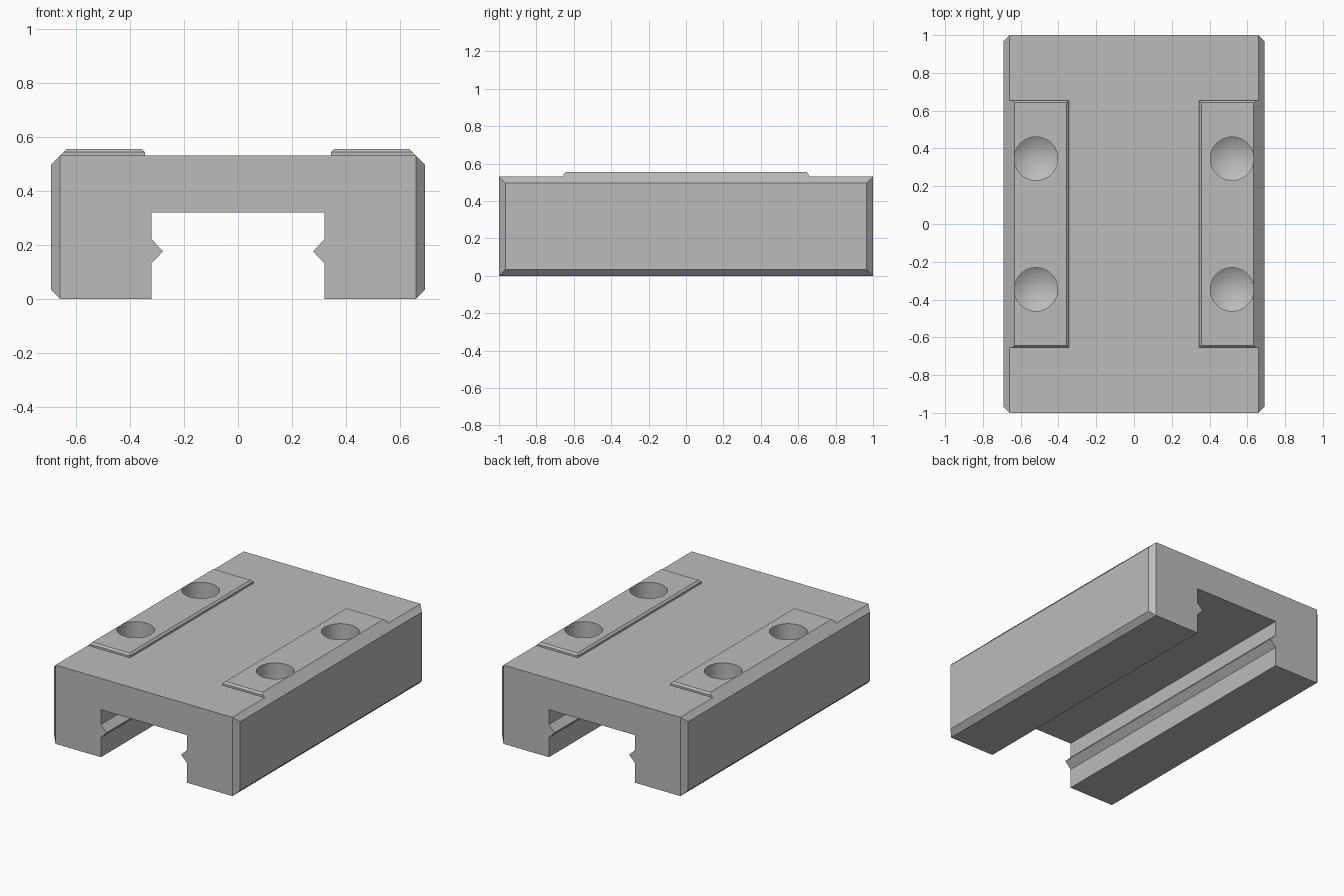
import bpy, bmesh
from mathutils import Vector, Matrix

cube = bpy.data.objects.get("Cube")
if cube:
    bpy.data.objects.remove(cube, do_unlink=True)

steel = bpy.data.materials.new("plain grey")
steel.use_nodes = True
GREY = (0.5, 0.5, 0.5, 1)
steel.diffuse_color = GREY
steel.node_tree.nodes["Principled BSDF"].inputs["Base Color"].default_value = GREY


def finish(bm, name):
    bmesh.ops.recalc_face_normals(bm, faces=bm.faces[:])
    mesh = bpy.data.meshes.new(name)
    bm.to_mesh(mesh)
    bm.free()
    mesh.materials.append(steel)
    obj = bpy.data.objects.new(name, mesh)
    bpy.context.collection.objects.link(obj)
    return obj


def extrude_profile(points, half_length):
    """Closed x-z profile pulled along y."""
    bm = bmesh.new()
    face = bm.faces.new([bm.verts.new((x, -half_length, z)) for x, z in points])
    new = bmesh.ops.extrude_face_region(bm, geom=[face])["geom"]
    verts = [v for v in new if isinstance(v, bmesh.types.BMVert)]
    bmesh.ops.translate(bm, verts=verts, vec=(0, 2 * half_length, 0))
    return bm


def slice_off(bm, point, normal):
    """Cut away everything beyond a plane and cap the cut."""
    cut = bmesh.ops.bisect_plane(bm, geom=bm.verts[:] + bm.edges[:] + bm.faces[:],
                                 plane_co=point, plane_no=normal, clear_outer=True)
    edges = [e for e in cut["geom_cut"] if isinstance(e, bmesh.types.BMEdge)]
    bmesh.ops.contextual_create(bm, geom=edges)


def combine(target, other, operation):
    mod = target.modifiers.new(operation.lower(), 'BOOLEAN')
    mod.operation, mod.solver, mod.object = operation, 'EXACT', other
    bpy.context.view_layer.objects.active = target
    bpy.ops.object.modifier_apply(modifier=mod.name)
    bpy.data.objects.remove(other, do_unlink=True)


# Block with rail channel, ribs and chamfered flanks
W, C, TOP, PAD_TOP = 0.692, 0.034, 0.53, 0.555
half = [(0.32, 0.32), (0.32, 0.22), (0.277, 0.176), (0.32, 0.132), (0.32, 0),
        (W - C, 0), (W, C), (W, TOP - C), (W - C, TOP)]
profile = half + [(-x, z) for x, z in reversed(half)]
bm = extrude_profile(profile, 1)
for sx in (-1, 1):
    for sy in (-1, 1):
        slice_off(bm, (sx * W, sy * (1 - C), 0), Vector((sx, sy, 0)).normalized())
block = finish(bm, "carriage_block")

# Raised mounting pads whose outer slope continues the flank chamfer
B = 0.012
RISE = PAD_TOP - TOP
for sx in (-1, 1):
    pad = [(0.345, TOP), (0.345, PAD_TOP - B), (0.345 + B, PAD_TOP),
           (W - C - RISE, PAD_TOP), (W - C, TOP)]
    bm = extrude_profile([(sx * x, z) for x, z in pad], 0.655)
    for sy in (-1, 1):
        slice_off(bm, (0, sy * 0.655, PAD_TOP - B), Vector((0, sy, 1)).normalized())
    combine(block, finish(bm, "mounting_pad"), 'UNION')

# Blind screw holes with drill-point bottoms
R, DEPTH, TIP = 0.115, 0.21, 0.07
for sx in (-1, 1):
    for sy in (-1, 1):
        bm = bmesh.new()
        spin = [(0, PAD_TOP + 0.1), (R, PAD_TOP + 0.1),
                (R, PAD_TOP - DEPTH), (0, PAD_TOP - DEPTH - TIP)]
        verts = [bm.verts.new((x, 0, z)) for x, z in spin]
        edges = [bm.edges.new(pair) for pair in zip(verts, verts[1:])]
        bmesh.ops.spin(bm, geom=verts + edges, cent=(0, 0, 0), axis=(0, 0, 1),
                       angle=6.2831853, steps=48)
        bmesh.ops.remove_doubles(bm, verts=bm.verts[:], dist=0.0005)
        bm.transform(Matrix.Translation((sx * 0.519, sy * 0.346, 0)))
        combine(block, finish(bm, "hole_cutter"), 'DIFFERENCE')

bpy.ops.object.select_all(action='DESELECT')
block.select_set(True)
bpy.context.view_layer.objects.active = block
bpy.ops.object.shade_smooth_by_angle()
